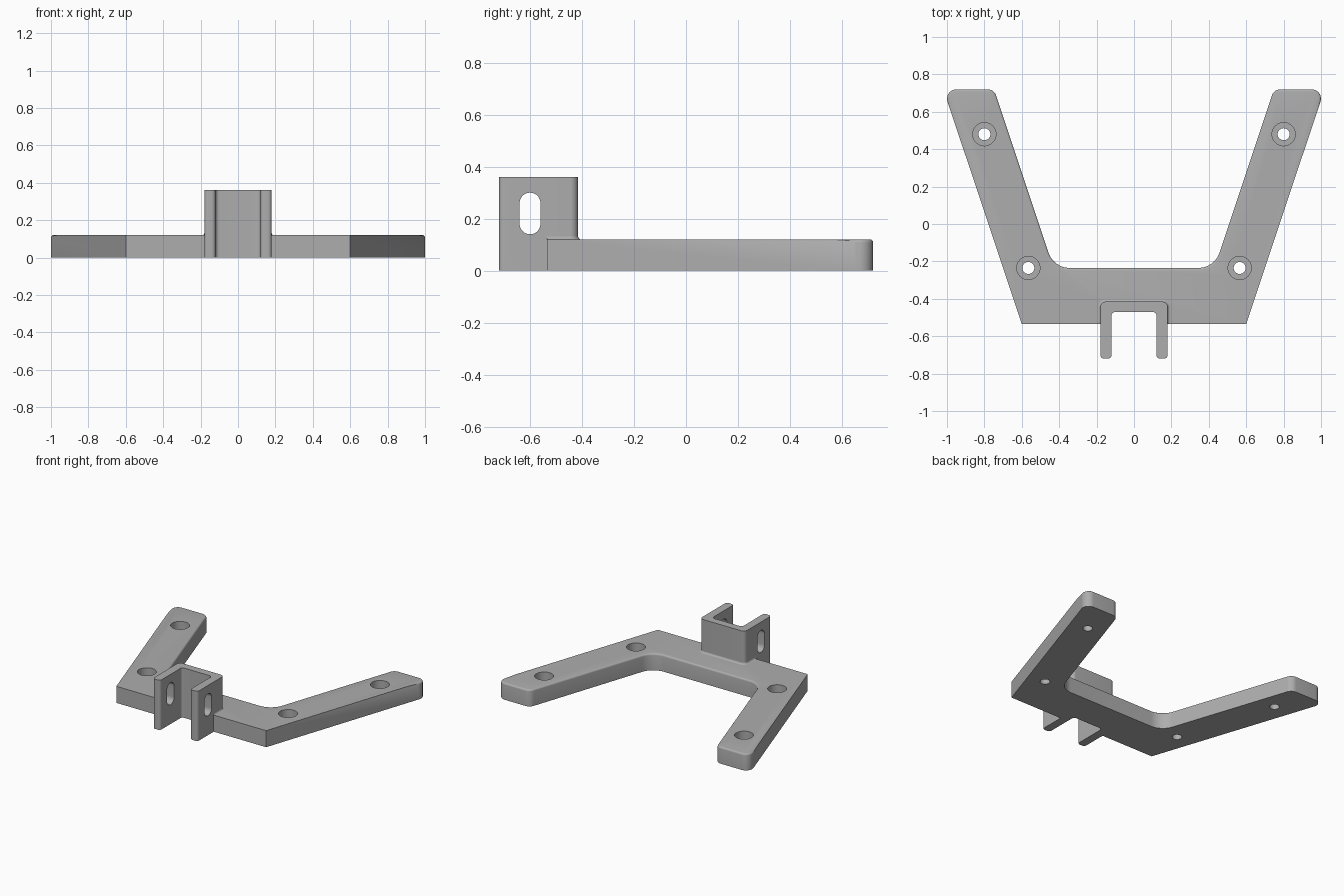
import bpy, bmesh, math
from mathutils import Vector, Matrix

cube = bpy.data.objects.get("Cube")
if cube:
    bpy.data.objects.remove(cube, do_unlink=True)

grey = bpy.data.materials.new("matte grey")
grey.use_nodes = True
grey.diffuse_color = (0.42, 0.42, 0.42, 1)
grey.node_tree.nodes["Principled BSDF"].inputs["Base Color"].default_value = grey.diffuse_color

PLATE_H, BRACKET_H, FRONT = 0.12, 0.36, -0.535


def rounded(corners, steps=10):
    """Outline with each (x, y, radius) corner replaced by a tangent arc."""
    out = []
    for i, (x, y, r) in enumerate(corners):
        p = Vector((x, y))
        if r == 0:
            out.append(p)
            continue
        a = (Vector(corners[i - 1][:2]) - p).normalized()
        b = (Vector(corners[(i + 1) % len(corners)][:2]) - p).normalized()
        half = a.angle(b) / 2
        centre = p + (a + b).normalized() * r / math.sin(half)
        start = p + a * r / math.tan(half) - centre
        sweep = (math.pi - 2 * half) * (1 if a.cross(b) < 0 else -1)
        for k in range(steps + 1):
            out.append(centre + Matrix.Rotation(sweep * k / steps, 2) @ start)
    return out


def mirrored(half):
    return half + [(-x, y, r) for x, y, r in reversed(half)]


def finish(name, bm):
    mesh = bpy.data.meshes.new(name)
    bm.to_mesh(mesh)
    bm.free()
    mesh.materials.append(grey)
    obj = bpy.data.objects.new(name, mesh)
    bpy.context.collection.objects.link(obj)
    return obj


def prism(outline, z0, z1):
    bm = bmesh.new()
    face = bm.faces.new([bm.verts.new((p.x, p.y, z0)) for p in outline])
    top = bmesh.ops.extrude_face_region(bm, geom=[face])["geom"]
    bmesh.ops.translate(bm, vec=(0, 0, z1 - z0),
                        verts=[v for v in top if isinstance(v, bmesh.types.BMVert)])
    bmesh.ops.recalc_face_normals(bm, faces=bm.faces)
    return bm


def activate(obj):
    bpy.ops.object.select_all(action='DESELECT')
    obj.select_set(True)
    bpy.context.view_layer.objects.active = obj


def cut(obj, cutter):
    activate(obj)
    mod = obj.modifiers.new("cut", 'BOOLEAN')
    mod.operation, mod.solver, mod.object = 'DIFFERENCE', 'EXACT', cutter
    bpy.ops.object.modifier_apply(modifier=mod.name)
    bpy.data.objects.remove(cutter, do_unlink=True)


def circle(x, y, r, n=48):
    return [Vector((x + r * math.cos(math.tau * i / n), y + r * math.sin(math.tau * i / n)))
            for i in range(n)]


# Base plate with two splayed arms and a notch where the bracket sits
plate_half = [(0.15, -0.44, 0), (0.15, FRONT, 0), (0.6, FRONT, 0),
              (1.019, 0.72, 0.05), (0.748, 0.72, 0.05), (0.43, -0.235, 0.12)]
bm = prism(rounded(mirrored(plate_half)), 0, PLATE_H)
soft = [e for e in bm.edges if all(v.co.z > 0.1 and v.co.y > -0.3 for v in e.verts)]
bmesh.ops.bevel(bm, geom=soft, offset=0.012, segments=4, profile=0.5, affect='EDGES')
plate = finish("base_plate", bm)

# Counterbored screw holes
for side in (-1, 1):
    for x, y in ((0.8, 0.48), (0.565, -0.235)):
        cut(plate, finish("hole_cutter", prism(circle(side * x, y, 0.032), -0.1, 0.3)))
        cut(plate, finish("bore_cutter", prism(circle(side * x, y, 0.062), 0.06, 0.3)))

# Upright U-shaped bracket
bracket_half = [(0.12, -0.47, 0.02), (0.12, -0.72, 0.02),
                (0.18, -0.72, 0.02), (0.18, -0.415, 0.03)]
bracket = finish("u_bracket", prism(rounded(mirrored(bracket_half)), 0, BRACKET_H))

# Slot through both bracket walls
slot = [(-0.30, -0.64, 0.0399), (-0.30, -0.56, 0.0399), (-0.14, -0.56, 0.0399), (-0.14, -0.64, 0.0399)]
bm = prism(rounded(slot), -0.4, 0.4)
bmesh.ops.rotate(bm, verts=bm.verts, matrix=Matrix.Rotation(math.pi / 2, 3, 'Y'))
cut(bracket, finish("slot_cutter", bm))

# Small concave fillet where the bracket meets the plate
bm, rows, size = bmesh.new(), [], 0.012
for k in range(5):
    a = math.pi / 2 * k / 4
    off = size * (1 - math.sin(a))
    x, y, r = 0.18 + off, -0.415 + off, 0.03 + off
    path = rounded([(x, FRONT, 0), (x, y, r), (-x, y, r), (-x, FRONT, 0)])
    rows.append([bm.verts.new((p.x, p.y, PLATE_H + size * (1 - math.cos(a)))) for p in path])
for low, high in zip(rows, rows[1:]):
    for i in range(len(low) - 1):
        bm.faces.new((low[i], low[i + 1], high[i + 1], high[i]))
fillet = finish("bracket_fillet", bm)

for obj in (plate, bracket, fillet):
    activate(obj)
    bpy.ops.object.shade_smooth_by_angle(angle=math.radians(30))
